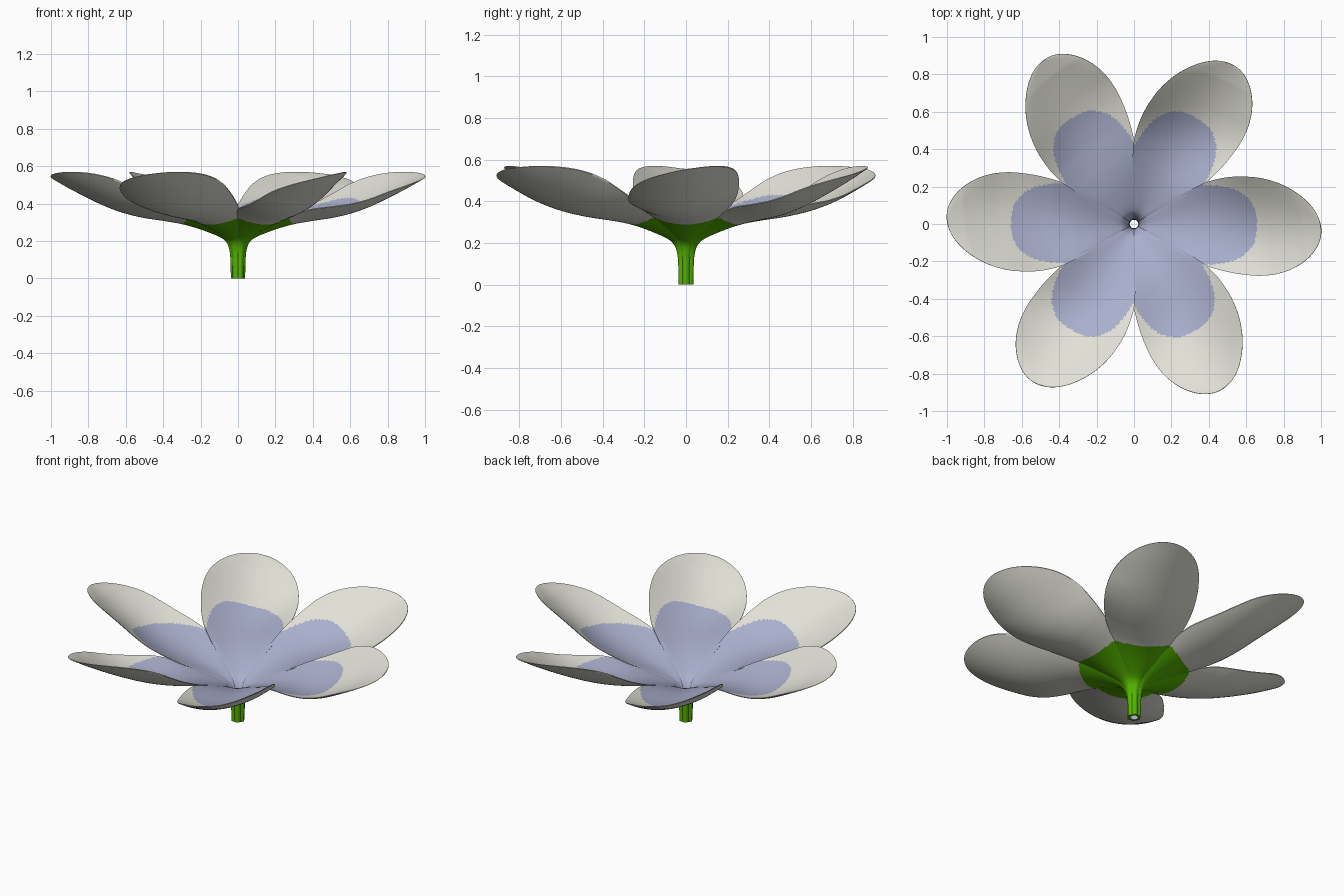
import bpy, bmesh, math

if "Cube" in bpy.data.objects:
    bpy.data.objects.remove(bpy.data.objects["Cube"])

def material(name, rgb):
    m = bpy.data.materials.new(name)
    m.diffuse_color = (*rgb, 1)
    m.use_nodes = True
    m.node_tree.nodes["Principled BSDF"].inputs["Base Color"].default_value = m.diffuse_color
    return m

MATS = [material("petal_white", (0.76, 0.75, 0.68)),
        material("petal_blue", (0.40, 0.43, 0.61)),
        material("stem_green", (0.09, 0.46, 0.0))]

# underside centre line of a petal: radius, height, half width
PATH = [(0.038, 0, 0.018), (0.040, 0.07, 0.018), (0.044, 0.14, 0.021),
        (0.06, 0.19, 0.034), (0.10, 0.222, 0.059), (0.20, 0.262, 0.117),
        (0.30, 0.290, 0.176), (0.40, 0.308, 0.224), (0.50, 0.325, 0.250),
        (0.60, 0.352, 0.263), (0.70, 0.392, 0.264), (0.80, 0.440, 0.24),
        (0.90, 0.492, 0.18), (1.0, 0.550, 0.0)]
COLS, SUB = 44, 13

def catmull(a, b, c, d, u):
    return 0.5 * (2*b + (c-a)*u + (2*a-5*b+4*c-d)*u*u + (3*b-a-3*c+d)*u**3)

def stations():
    out, n = [], len(PATH)
    for i in range(n - 1):
        p = [PATH[max(0, min(n - 1, i + k))] for k in (-1, 0, 1, 2)]
        last = i == n - 2
        steps = 16 if last else SUB
        for j in range(steps + (1 if last else 0)):
            u = j / steps
            if last:
                u = 1 - (1 - u) ** 2          # denser rings at the round tip
            r, z, w = (catmull(*[q[k] for q in p], u) for k in range(3))
            if r > 0.68:                       # elliptical tip
                w = 0.264 * math.sqrt(max(0, 1 - ((r - 0.68) / 0.32) ** 2))
            out.append((r, z, max(w, 0.002)))
    return out

ST = stations()

def column(j):
    t = 2 * j / COLS - 1                       # columns closer together at the rims
    return 0.4 * math.sin(t * math.pi / 2) + 0.6 * t

def petal_vertex(i, t, upper):
    r, z, w = ST[i]
    a, b = ST[max(0, i - 1)], ST[min(len(ST) - 1, i + 1)]
    dr, dz = b[0] - a[0], b[1] - a[1]
    length = math.hypot(dr, dz)
    nr, nz = -dz / length, dr / length         # inward / upward normal
    s = t * w
    k = min(1, max(0, (r - 0.25) / 0.5))
    k = k * k * (3 - 2 * k)
    lift = 1.2 * s * s + 0.012 * t * t * (1 - k)   # cupped, grooved at the stem
    if upper:                                  # thickness, thin at the rim
        lift += 0.015 * (0.3 + 0.7 * (1 - t ** 4)) * min(1, 0.3 + (1 - r) * 8)
    return (r + nr * lift - 0.15 * s * k,
            s - 0.012 * k,
            z + nz * lift + 0.18 * s * k)      # propeller-like tilt

def is_blue(co):
    r, s = co.x, co.y + 0.005
    if r < 0.37:
        return True
    return ((r - 0.37) / 0.287) ** 2.5 + (abs(s) / 0.213) ** 2.5 < 1

def build_petal(index):
    bm = bmesh.new()
    n = len(ST)
    grid = {}
    for side in (0, 1):
        for i in range(n):
            for j in range(COLS + 1):
                grid[side, i, j] = bm.verts.new(petal_vertex(i, column(j), side))
    # inner face: blue heart on white; outer face: green base on white
    for i in range(n - 1):
        r = (ST[i][0] + ST[i + 1][0]) / 2
        w = (ST[i][2] + ST[i + 1][2]) / 2
        for j in range(COLS):
            s = w * (column(j) + column(j + 1)) / 2
            for side in (0, 1):
                q = [grid[side, i, j], grid[side, i + 1, j],
                     grid[side, i + 1, j + 1], grid[side, i, j + 1]]
                f = bm.faces.new(q if side == 0 else q[::-1])
                if side:
                    f.material_index = 1 if is_blue(f.calc_center_median()) else 0
                else:
                    f.material_index = 2 if r + 0.7 * s * s < 0.295 else 0
        # side rims
        for j in (0, COLS):
            f = bm.faces.new([grid[0, i, j], grid[1, i, j], grid[1, i + 1, j], grid[0, i + 1, j]])
            f.material_index = 2 if r < 0.275 else 0
    # end caps at stem foot and tip
    for i, mat in ((0, 2), (n - 1, 0)):
        for j in range(COLS):
            f = bm.faces.new([grid[0, i, j], grid[0, i, j + 1], grid[1, i, j + 1], grid[1, i, j]])
            f.material_index = mat
    bmesh.ops.recalc_face_normals(bm, faces=bm.faces)
    me = bpy.data.meshes.new("petal")
    bm.to_mesh(me)
    bm.free()
    for m in MATS:
        me.materials.append(m)
    ob = bpy.data.objects.new("petal_%d" % (index + 1), me)
    ob.rotation_euler.z = index * math.pi / 3
    bpy.context.collection.objects.link(ob)
    bpy.context.view_layer.objects.active = ob
    ob.select_set(True)

for k in range(6):
    build_petal(k)
bpy.ops.object.shade_smooth_by_angle(angle=math.radians(50))
